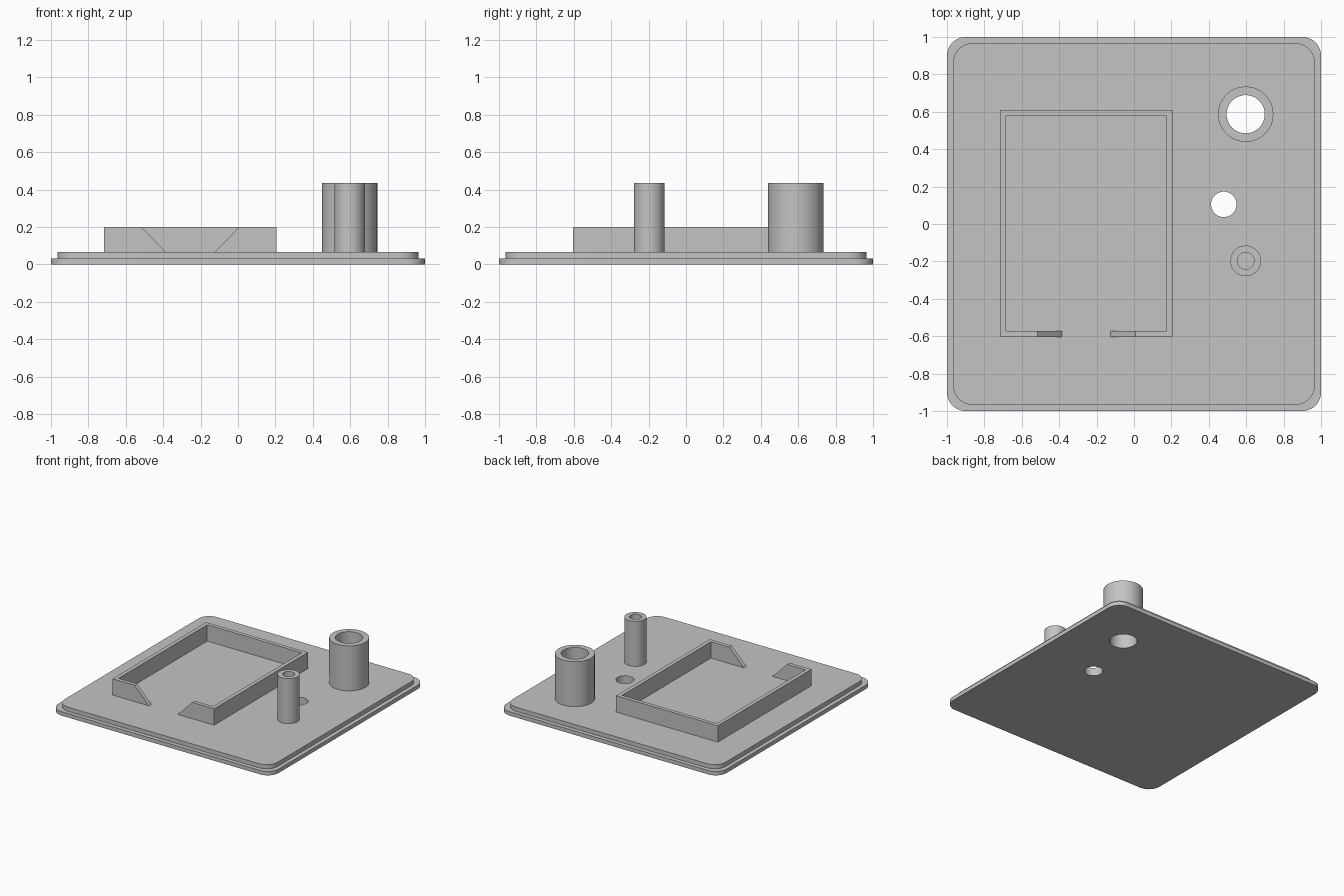
import bpy
import bmesh
from math import cos, sin, tau, radians

cube = bpy.data.objects.get("Cube")
if cube:
    bpy.data.objects.remove(cube, do_unlink=True)

GREY = (0.55, 0.55, 0.55, 1.0)
grey = bpy.data.materials.new("plain grey")
grey.use_nodes = True
grey.diffuse_color = GREY
for node in grey.node_tree.nodes:
    if node.type == 'BSDF_PRINCIPLED':
        node.inputs["Base Color"].default_value = GREY

STEP, FLOOR = 0.032, 0.066          # rim height and top of the plate
WALL_TOP, TUBE_TOP = 0.2, 0.435


def circle(x, y, r, n=64):
    return [(x + r * cos(tau * i / n), y + r * sin(tau * i / n)) for i in range(n)]


def rounded_square(half, r, n=12):
    pts = []
    for q, (sx, sy) in enumerate([(1, 1), (-1, 1), (-1, -1), (1, -1)]):
        for i in range(n + 1):
            a = tau / 4 * (q + i / n)
            pts.append((sx * (half - r) + r * cos(a), sy * (half - r) + r * sin(a)))
    return pts


def loft(bm, *sections):
    """Join (outline, z) sections with side walls; return the vertex rings."""
    rings = [[bm.verts.new((x, y, z)) for x, y in pts] for pts, z in sections]
    for a, b in zip(rings, rings[1:]):
        for i in range(len(a)):
            j = (i + 1) % len(a)
            bm.faces.new((a[i], a[j], b[j], b[i]))
    return rings


def cap(bm, *rings):
    """Fill the first ring flat, leaving the other rings as holes."""
    edges = [bm.edges.get((r[i - 1], r[i])) for r in rings for i in range(len(r))]
    bmesh.ops.triangle_fill(bm, edges=edges, use_beauty=True)


def finish(bm, name):
    bmesh.ops.recalc_face_normals(bm, faces=bm.faces[:])
    mesh = bpy.data.meshes.new(name)
    bm.to_mesh(mesh)
    bm.free()
    mesh.materials.append(grey)
    ob = bpy.data.objects.new(name, mesh)
    bpy.context.collection.objects.link(ob)
    bpy.ops.object.select_all(action='DESELECT')
    ob.select_set(True)
    bpy.context.view_layer.objects.active = ob
    bpy.ops.object.shade_smooth_by_angle(angle=radians(30))


# Stepped base plate with two through holes
bm = bmesh.new()
outer, inner = rounded_square(1, 0.1), rounded_square(0.966, 0.1)
sides = loft(bm, (outer, 0), (outer, STEP), (inner, STEP), (inner, FLOOR))
holes = []
for spot in [(0.597, 0.587, 0.102), (0.48, 0.105, 0.068)]:
    ring = circle(*spot)
    holes.append(loft(bm, (ring, 0), (ring, FLOOR)))
cap(bm, sides[0], *[h[0] for h in holes])
cap(bm, sides[-1], *[h[-1] for h in holes])
finish(bm, "base_plate")


# Hollow tubes standing on the plate
def tube(name, x, y, r_out, r_in):
    bm = bmesh.new()
    out, bore = circle(x, y, r_out), circle(x, y, r_in)
    loft(bm, (out, FLOOR), (out, TUBE_TOP), (bore, TUBE_TOP), (bore, FLOOR))
    finish(bm, name)


tube("large_tube", 0.597, 0.587, 0.148, 0.102)
tube("small_post", 0.597, -0.197, 0.082, 0.045)


# Tray wall, open at the front between two sloping lips
def wall_outline(lip):
    cx, w, y0, y1, t = -0.255, 0.461, -0.603, 0.61, 0.032
    right = [(lip, y0), (w, y0), (w, y1)]
    right_in = [(w - t, y1 - t), (w - t, y0 + t), (lip, y0 + t)]
    left = [(-x, y) for x, y in reversed(right)]
    left_in = [(-x, y) for x, y in reversed(right_in)]
    return [(cx + x, y) for x, y in right + left + left_in + right_in]


bm = bmesh.new()
rings = loft(bm, (wall_outline(0.13), FLOOR), (wall_outline(0.262), WALL_TOP))
cap(bm, rings[-1])
finish(bm, "tray_wall")
